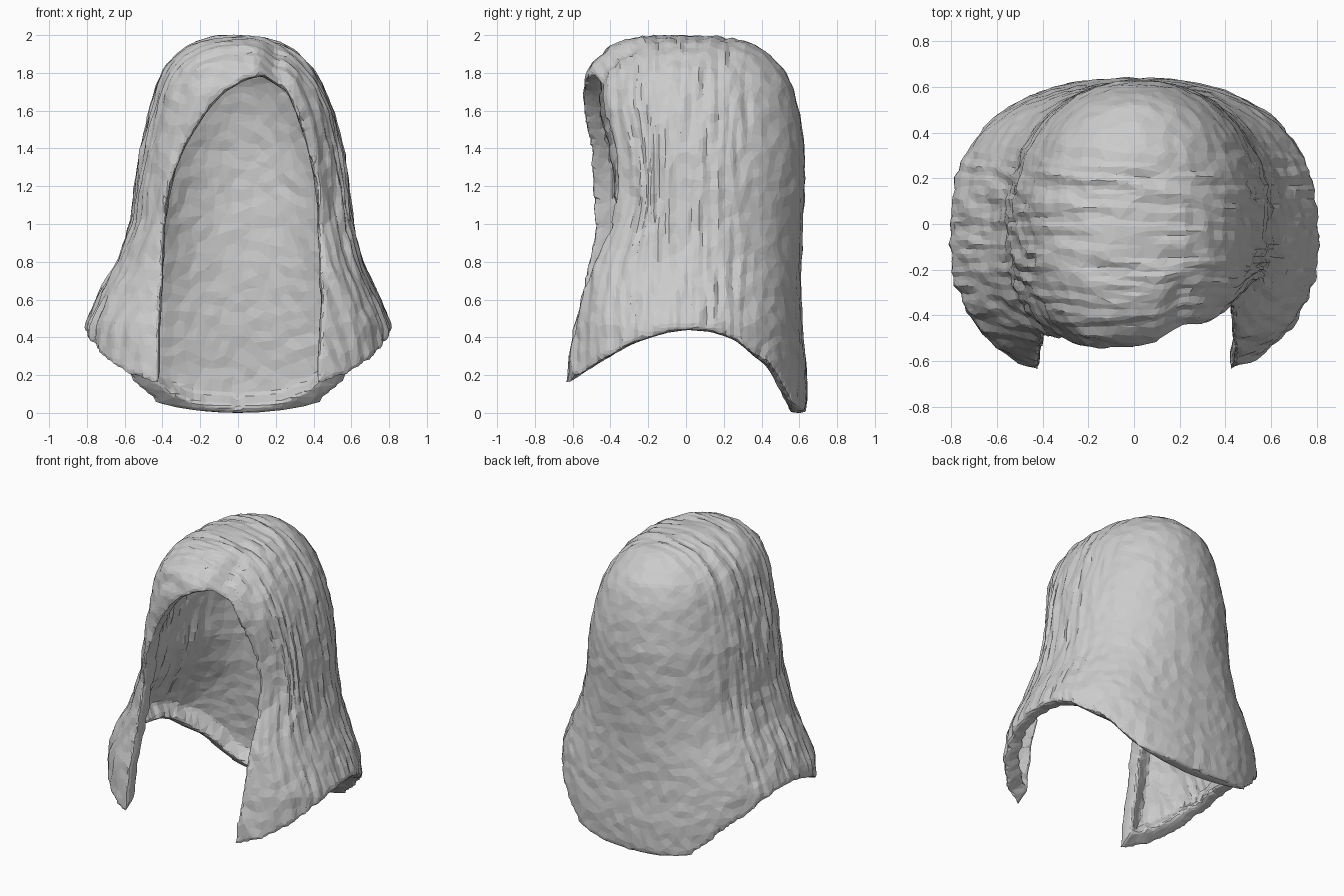
import bpy, bmesh, math
from mathutils import Vector, noise
from mathutils.bvhtree import BVHTree
from mathutils.kdtree import KDTree

cube = bpy.data.objects.get("Cube")
if cube:
    bpy.data.objects.remove(cube, do_unlink=True)

grey = bpy.data.materials.new("hair_grey")
grey.use_nodes = True
grey.diffuse_color = (0.6, 0.6, 0.6, 1)
grey.node_tree.nodes["Principled BSDF"].inputs["Base Color"].default_value = (0.6, 0.6, 0.6, 1)


def make_object(name, bm):
    bmesh.ops.recalc_face_normals(bm, faces=bm.faces)
    mesh = bpy.data.meshes.new(name)
    bm.to_mesh(mesh)
    bm.free()
    obj = bpy.data.objects.new(name, mesh)
    bpy.context.collection.objects.link(obj)
    return obj


def prism(name, outline, start, end):
    """Extrude a closed outline of 3D points from start to end offset."""
    bm = bmesh.new()
    face = bm.faces.new([bm.verts.new(Vector(p) + Vector(start)) for p in outline])
    grown = bmesh.ops.extrude_face_region(bm, geom=[face])["geom"]
    verts = [v for v in grown if isinstance(v, bmesh.types.BMVert)]
    bmesh.ops.translate(bm, verts=verts, vec=Vector(end) - Vector(start))
    obj = make_object(name, bm)
    obj.hide_render = True
    return obj


def signed_pow(value, power):
    return math.copysign(abs(value) ** power, value)


def smooth_step(a, b, value):
    t = min(max((value - a) / (b - a), 0), 1)
    return t * t * (3 - 2 * t)


# Outer dome: height, half width, front y, back y, centre x
RINGS = [
    (-0.10, 0.83, -0.71, 0.64, 0), (0.20, 0.83, -0.69, 0.64, 0),
    (0.47, 0.81, -0.65, 0.615, 0), (0.65, 0.73, -0.62, 0.61, 0),
    (0.80, 0.65, -0.59, 0.61, 0.01), (1.00, 0.59, -0.57, 0.62, 0.02),
    (1.20, 0.565, -0.57, 0.63, 0.02), (1.40, 0.535, -0.57, 0.63, 0.02),
    (1.60, 0.485, -0.56, 0.60, 0.02), (1.72, 0.445, -0.55, 0.57, 0.01),
    (1.82, 0.39, -0.52, 0.52, 0.0), (1.90, 0.32, -0.46, 0.44, 0.0),
    (1.96, 0.23, -0.37, 0.34, 0.0), (1.99, 0.12, -0.27, 0.20, 0.0),
]
SIDES = 72
bm = bmesh.new()
previous = None
for z, rx, front, back, cx in RINGS:
    ring = []
    upper = smooth_step(0.5, 1.1, z)
    for i in range(SIDES):
        a = math.tau * i / SIDES
        square = 2.3 - 0.2 * upper if math.sin(a) > 0 else 2.5 + 0.3 * upper
        x = cx + rx * signed_pow(math.cos(a), 2 / square)
        y = (front + back) / 2 + (back - front) / 2 * signed_pow(math.sin(a), 2 / square)
        ring.append(bm.verts.new((x, y, z)))
    if previous:
        for i in range(SIDES):
            j = (i + 1) % SIDES
            bm.faces.new((previous[i], previous[j], ring[j], ring[i]))
    previous = ring
crown = bm.verts.new((0, -0.04, 2.0))
for i in range(SIDES):
    bm.faces.new((previous[i], previous[(i + 1) % SIDES], crown))
bm.normal_update()
dome = BVHTree.FromBMesh(bm)
hair = make_object("hair", bm)
hair.data.materials.append(grey)

# Face opening cut from the front, and the curved hem cut from the side
opening = [(-0.41, -0.4), (-0.41, 0.5), (-0.38, 1.0), (-0.35, 1.2), (-0.29, 1.4),
           (-0.16, 1.6), (-0.07, 1.7), (0.04, 1.76), (0.14, 1.79), (0.20, 1.77),
           (0.26, 1.7), (0.32, 1.55), (0.37, 1.4), (0.41, 1.2), (0.42, 1.0),
           (0.44, 0.6), (0.42, 0.3), (0.42, -0.4)]
hem = [(-1, -0.5), (-1, 0.15), (-0.62, 0.16), (-0.5, 0.24), (-0.3, 0.36), (-0.12, 0.42),
       (0, 0.44), (0.13, 0.43), (0.25, 0.39), (0.35, 0.31), (0.43, 0.19),
       (0.5, 0.07), (0.56, 0.0), (1, 0.0), (1, -0.5)]
cutters = [
    prism("opening_cutter", [(x, 0, z) for x, z in opening], (0, -2, 0), (0, 0, 0)),
    prism("hem_cutter", [(0, y, z) for y, z in hem], (-2, 0, 0), (2, 0, 0)),
]

bpy.context.view_layer.objects.active = hair
hair.select_set(True)


def apply_modifier(kind, **settings):
    mod = hair.modifiers.new(kind.title(), kind)
    for key, value in settings.items():
        setattr(mod, key, value)
    bpy.ops.object.modifier_apply(modifier=mod.name)


WALL = 0.1
apply_modifier("SOLIDIFY", thickness=WALL, offset=-1)
for cutter in cutters:
    apply_modifier("BOOLEAN", operation="DIFFERENCE", object=cutter, solver="EXACT")
    bpy.data.objects.remove(cutter, do_unlink=True)
apply_modifier("REMESH", mode="VOXEL", voxel_size=0.02)
apply_modifier("SMOOTH", factor=0.5, iterations=10)

bm = bmesh.new()
bm.from_mesh(hair.data)
nearest = [dome.find_nearest(v.co) for v in bm.verts]

# Thick rolled rim: the inner wall thins out away from the cut edges
rim_points = [v.co.copy() for v, hit in zip(bm.verts, nearest)
              if 0.35 * WALL < hit[3] < 0.65 * WALL]
rim = KDTree(len(rim_points))
for i, point in enumerate(rim_points):
    rim.insert(point, i)
rim.balance()
for v, (spot, normal, face, depth) in zip(bm.verts, nearest):
    if depth > 0.65 * WALL:
        thinning = smooth_step(0.04, 0.11, rim.find(v.co)[2])
        v.co += (spot - v.co) * thinning * (1 - 0.022 / depth)

# Hair strands, parting, swept front and rounded back hem
moves = []
for v, (spot, normal, face, depth) in zip(bm.verts, nearest):
    x, y, z = spot
    sides = 1 - smooth_step(0.2, 0.45, y)
    strand = noise.noise(Vector((x * 4, y * 26 + x * 2, z * 4)))
    rough = noise.noise(spot * 14)
    move = normal * (0.016 * sides * strand + 0.007 * rough)
    x, y, z = v.co
    front = 1 - smooth_step(-0.42, -0.1, y)
    parting = math.exp(-((x - 0.2) / 0.05) ** 2) * front * smooth_step(1.6, 1.8, z)
    move.z -= 0.03 * parting
    sweep = 0.11 - 0.05 * smooth_step(1.3, 1.7, z)
    move.y += sweep * front * smooth_step(0.08, 0.24, x) * smooth_step(0.7, 1.15, z)
    move.z += 0.28 * x * x * smooth_step(0.33, 0.5, y) * (1 - smooth_step(0.15, 0.7, z))
    moves.append(move)
for v, move in zip(bm.verts, moves):
    v.co += move
bm.to_mesh(hair.data)
bm.free()

# Irregular flat facets, standing on the ground
apply_modifier("DECIMATE", ratio=0.2)
low = min(v.co.z for v in hair.data.vertices)
for v in hair.data.vertices:
    v.co.z -= low
hair.data.materials.clear()
hair.data.materials.append(grey)
for poly in hair.data.polygons:
    poly.material_index = 0
    poly.use_smooth = False
